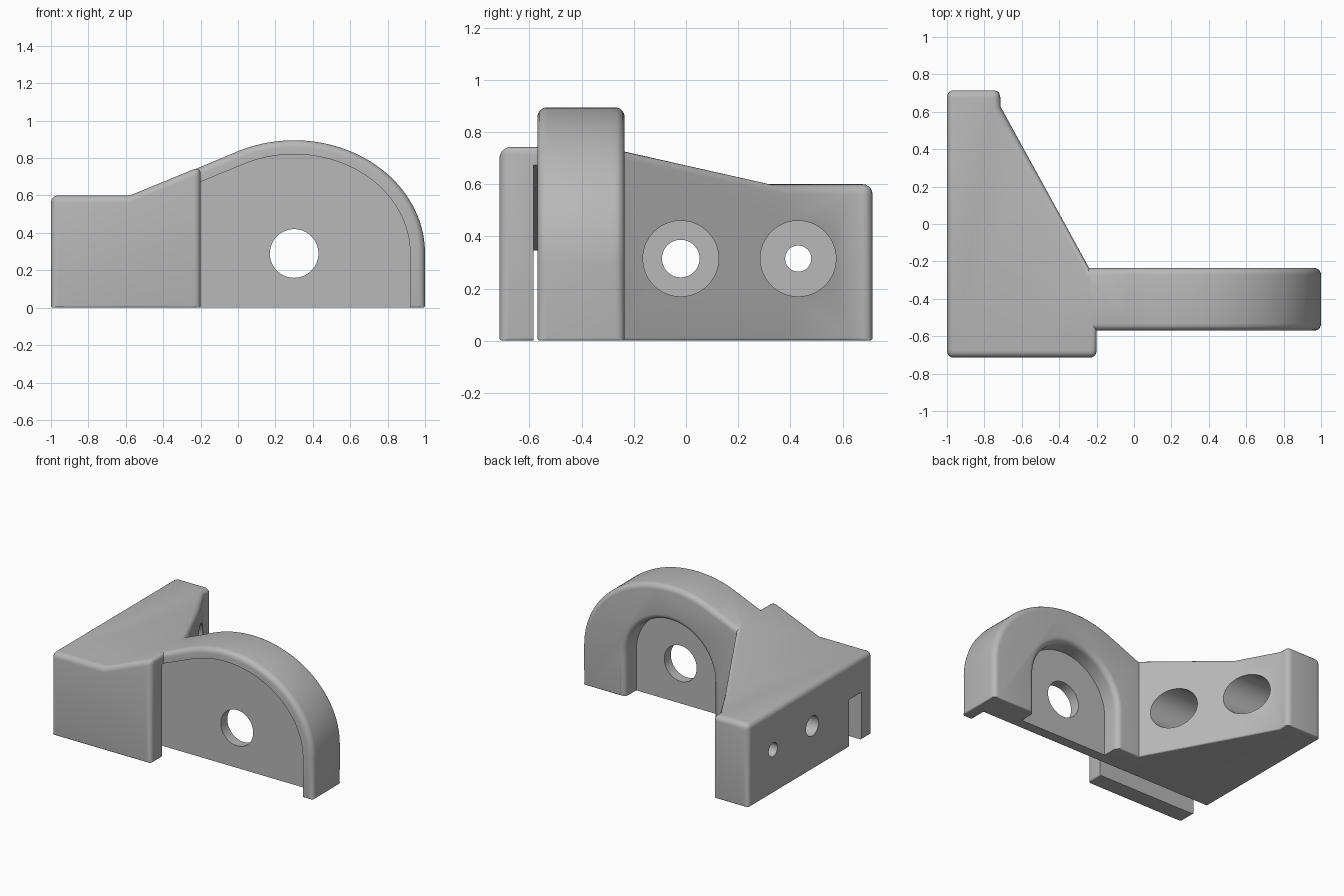
import bpy, bmesh
from math import sin, cos, pi, radians

cube = bpy.data.objects.get("Cube")
if cube:
    bpy.data.objects.remove(cube, do_unlink=True)

grey = bpy.data.materials.new("plain grey")
grey.use_nodes = True
colour = (0.48, 0.48, 0.48, 1)
grey.diffuse_color = colour
grey.node_tree.nodes["Principled BSDF"].inputs["Base Color"].default_value = colour

BEND, SLOPE = -0.578, 0.41      # where the top starts to climb, and how steeply
CX, CZ = 0.3, 0.29              # centre of the arch


def loft(rings):
    """Closed solid through matching rings of points."""
    bm = bmesh.new()
    rows = [[bm.verts.new(p) for p in ring] for ring in rings]
    n = len(rows[0])
    for a, b in zip(rows, rows[1:]):
        for i in range(n):
            j = (i + 1) % n
            bm.faces.new((a[i], a[j], b[j], b[i]))
    bm.faces.new(rows[0])
    bm.faces.new(rows[-1])
    bmesh.ops.recalc_face_normals(bm, faces=bm.faces)
    return bm


def along_y(profile, y):
    return [(x, y, z) for x, z in profile]


def along_x(y, z, r, x, n=64):
    return [(x, y + r * cos(2 * pi * i / n), z + r * sin(2 * pi * i / n)) for i in range(n)]


def make(name, bm):
    mesh = bpy.data.meshes.new(name)
    bm.to_mesh(mesh)
    bm.free()
    mesh.materials.append(grey)
    ob = bpy.data.objects.new(name, mesh)
    bpy.context.collection.objects.link(ob)
    return ob


def apply(ob, mod):
    bpy.ops.object.select_all(action='DESELECT')
    bpy.context.view_layer.objects.active = ob
    ob.select_set(True)
    bpy.ops.object.modifier_apply(modifier=mod.name)


def rounded(name, bm, width):
    """Round the sharp edges, the ones on the ground only slightly."""
    weight = bm.edges.layers.float.new("bevel_weight_edge")
    for e in bm.edges:
        if e.calc_face_angle(0) > radians(35):
            on_ground = all(v.co.z < 0.001 for v in e.verts)
            e[weight] = 0.3 if on_ground else 1.0
    ob = make(name, bm)
    mod = ob.modifiers.new("round", 'BEVEL')
    mod.limit_method = 'WEIGHT'
    mod.width = width
    mod.segments = 5
    mod.use_clamp_overlap = False
    apply(ob, mod)
    return ob


def combine(ob, other, operation):
    mod = ob.modifiers.new("combine", 'BOOLEAN')
    mod.operation = operation
    mod.solver = 'EXACT'
    mod.object = other
    apply(ob, mod)
    bpy.data.objects.remove(other, do_unlink=True)


def arch_curve(rx, rz, end, steps=48):
    return [(CX + rx * cos(end * i / steps), CZ + rz * sin(end * i / steps))
            for i in range(steps + 1)]


# Mounting block: tapered plan with a top that climbs towards the arch
plan = [(-1, -0.715), (-0.2, -0.715), (-0.2, -0.308), (-0.715, 0.63),
        (-0.715, 0.715), (-1, 0.715)]
bm = loft([[(x, y, z) for x, y in plan] for z in (0, 0.6)])
bmesh.ops.bisect_plane(bm, geom=bm.verts[:] + bm.edges[:] + bm.faces[:],
                       plane_co=(BEND, 0, 0), plane_no=(1, 0, 0))
for v in bm.verts:
    if v.co.z > 0.5 and v.co.x > BEND:
        v.co.z += SLOPE * (v.co.x - BEND)
bracket = rounded("mounting_bracket", bm, 0.038)

# Arched arm
outline = [(-0.4, 0), (1, 0)] + arch_curve(0.7, 0.605, radians(115.4)) + [(-0.4, 0.669)]
arm = rounded("arched_arm", loft([along_y(outline, y) for y in (-0.57, -0.235)]), 0.038)
combine(bracket, arm, 'UNION')

# Front recess, running on through the block as a slot
recess = [(-1.1, -0.1), (0.92, -0.1)] + arch_curve(0.62, 0.53, radians(115.6)) + [(-1.1, 0.304)]
combine(bracket, make("front_recess", loft([along_y(recess, y) for y in (-0.585, -0.44)])),
        'DIFFERENCE')


# Back pocket with a rounded rim
def pocket_ring(r, y):
    return along_y([(CX - r, -0.1), (CX + r, -0.1)] + arch_curve(r, r, pi), y)


R, F = 0.355, 0.04
rings = [pocket_ring(R, -0.365)]
for i in range(7):
    a = i / 6 * pi / 2
    rings.append(pocket_ring(R + F * (1 - cos(a)), -0.235 - F + F * sin(a)))
rings.append(pocket_ring(R + F, -0.15))
combine(bracket, make("back_pocket", loft(rings)), 'DIFFERENCE')

# Pivot hole through the web
hole = arch_curve(0.13, 0.13, 2 * pi, 64)[:-1]
combine(bracket, make("pivot_hole", loft([along_y(hole, y) for y in (-0.5, -0.3)])),
        'DIFFERENCE')

# Two counterbored screw holes
for y, r in ((-0.02, 0.072), (0.43, 0.05)):
    screw = [along_x(y, 0.315, radius, x) for radius, x in
             ((r, -1.1), (r, -0.88), (0.145, -0.88), (0.145, 0.1))]
    combine(bracket, make("screw_hole", loft(screw)), 'DIFFERENCE')

bpy.ops.object.select_all(action='DESELECT')
bracket.select_set(True)
bpy.context.view_layer.objects.active = bracket
bpy.ops.object.shade_smooth_by_angle(angle=radians(30))
